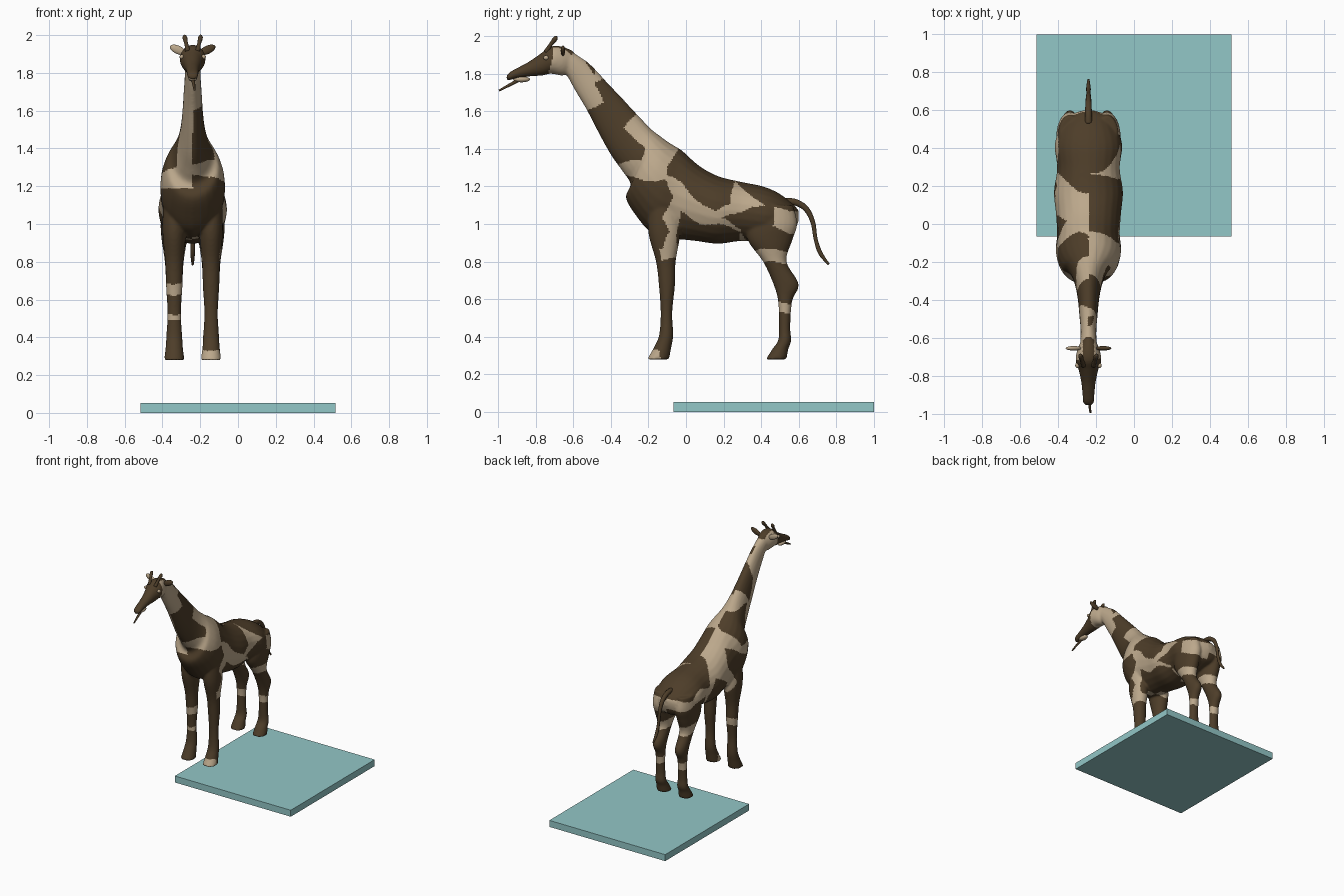
import bpy, bmesh, math
from mathutils import Vector, Matrix

if "Cube" in bpy.data.objects:
    bpy.data.objects.remove(bpy.data.objects["Cube"])

CX = -0.24  # centre line of the giraffe


def material(name, rgb):
    m = bpy.data.materials.new(name)
    m.diffuse_color = (*rgb, 1)
    m.use_nodes = True
    m.node_tree.nodes["Principled BSDF"].inputs["Base Color"].default_value = m.diffuse_color
    return m


TAN = material("tan", (0.50, 0.39, 0.26))
BROWN = material("dark brown", (0.075, 0.047, 0.022))
TEAL = material("teal", (0.29, 0.57, 0.57))


def finish(bm, name, mats, smooth=True):
    bmesh.ops.recalc_face_normals(bm, faces=bm.faces)
    me = bpy.data.meshes.new(name)
    bm.to_mesh(me)
    bm.free()
    for m in mats:
        me.materials.append(m)
    me.polygons.foreach_set("use_smooth", [smooth] * len(me.polygons))
    ob = bpy.data.objects.new(name, me)
    bpy.context.collection.objects.link(ob)
    return ob


def spline(rows, steps=5):
    """Catmull-Rom interpolation of number rows."""
    out = []
    n = len(rows)
    for i in range(n - 1):
        p = [rows[max(i - 1, 0)], rows[i], rows[i + 1], rows[min(i + 2, n - 1)]]
        for s in range(steps):
            t = s / steps
            out.append([0.5 * (2 * b + (c - a) * t + (2 * a - 5 * b + 4 * c - d) * t * t
                               + (3 * b - a - 3 * c + d) * t ** 3) for a, b, c, d in zip(*p)])
    return out + [list(rows[-1])]


def skin(bm, rings):
    loops = [[bm.verts.new(v) for v in r] for r in rings]
    n = len(loops[0])
    for a, b in zip(loops, loops[1:]):
        for i in range(n):
            bm.faces.new((a[i], a[(i + 1) % n], b[(i + 1) % n], b[i]))
    bm.faces.new(loops[0])
    bm.faces.new(loops[-1][::-1])


def loft(bm, rows, xc, sides=24):
    """Rows: one edge (y, z), opposite edge (y, z), half width in x."""
    rings = []
    for ty, tz, by, bz, w in spline(rows):
        ring = []
        for k in range(sides):
            a = 2 * math.pi * k / sides
            c = math.cos(a) / 2
            ring.append((xc + w * math.sin(a), (ty + by) / 2 + (ty - by) * c, (tz + bz) / 2 + (tz - bz) * c))
        rings.append(ring)
    skin(bm, rings)


def tube(name, rows, mat, sides=10):
    """Rows: x, y, z, radius."""
    pts = spline(rows)
    rings = []
    for i, p in enumerate(pts):
        d = Vector(pts[min(i + 1, len(pts) - 1)][:3]) - Vector(pts[max(i - 1, 0)][:3])
        q = d.to_track_quat('Z', 'Y')
        rings.append([Vector(p[:3]) + q @ Vector((p[3] * math.cos(2 * math.pi * k / sides),
                                                  p[3] * math.sin(2 * math.pi * k / sides), 0))
                      for k in range(sides)])
    bm = bmesh.new()
    skin(bm, rings)
    return finish(bm, name, [mat])


def ellipsoid(name, loc, size, mat, rot_y=0):
    bm = bmesh.new()
    m = Matrix.Translation(loc) @ Matrix.Rotation(rot_y, 4, 'Y') @ Matrix.Diagonal((*size, 1))
    bmesh.ops.create_uvsphere(bm, u_segments=16, v_segments=10, radius=1, matrix=m)
    return finish(bm, name, [mat])


# Torso and neck, rump to skull
TORSO = [(.600, 1.07, .600, 1.02, .02), (.575, 1.10, .57, .95, .10), (.50, 1.16, .51, .92, .15),
         (.41, 1.20, .42, .90, .178), (.29, 1.225, .30, .91, .165), (.17, 1.255, .17, .895, .182),
         (.07, 1.31, .05, .91, .172), (-.02, 1.39, -.08, .925, .165), (-.06, 1.415, -.19, .96, .172),
         (-.10, 1.44, -.27, 1.05, .165), (-.14, 1.47, -.32, 1.14, .14), (-.18, 1.50, -.295, 1.21, .11),
         (-.22, 1.54, -.33, 1.27, .085), (-.28, 1.605, -.395, 1.36, .066), (-.35, 1.68, -.46, 1.475, .055),
         (-.43, 1.765, -.53, 1.61, .048), (-.51, 1.85, -.59, 1.71, .042), (-.58, 1.90, -.635, 1.79, .042),
         (-.62, 1.92, -.68, 1.82, .045)]
HEAD = [(-.60, 1.92, -.62, 1.80, .035), (-.66, 1.945, -.66, 1.79, .058), (-.72, 1.945, -.72, 1.80, .068),
        (-.77, 1.91, -.765, 1.79, .052), (-.835, 1.865, -.835, 1.785, .038), (-.89, 1.835, -.90, 1.775, .032),
        (-.935, 1.81, -.945, 1.765, .03), (-.955, 1.79, -.955, 1.77, .015)]
# Legs: front y, back y, z, half width
FRONT_LEG = [(-.20, -.04, 1.08, .06), (-.20, -.03, .95, .062), (-.16, -.055, .80, .048), (-.145, -.058, .68, .044),
             (-.135, -.073, .53, .036), (-.143, -.068, .41, .042), (-.17, -.078, .345, .046), (-.207, -.09, .28, .054)]
REAR_LEG = [(.36, .57, 1.10, .06), (.325, .592, 1.0, .072), (.33, .565, .91, .066), (.41, .535, .80, .05),
            (.465, .60, .68, .043), (.49, .565, .59, .036), (.495, .555, .45, .036), (.49, .56, .38, .043),
            (.46, .545, .335, .046), (.425, .535, .28, .054)]

bm = bmesh.new()
loft(bm, TORSO, CX)
loft(bm, HEAD, CX)
for side in (-1, 1):
    for leg in (FRONT_LEG, REAR_LEG):
        loft(bm, [(f, z, b, z, w) for f, b, z, w in leg], CX + side * 0.0975)

# Blend the solids into one skin with even faces
raw = finish(bm, "giraffe_raw", [])
mod = raw.modifiers.new("blend", 'REMESH')
mod.mode = 'VOXEL'
mod.voxel_size = 0.008
mod = raw.modifiers.new("relax", 'SMOOTH')
mod.iterations = 4
dg = bpy.context.evaluated_depsgraph_get()
skin_mesh = bpy.data.meshes.new_from_object(raw.evaluated_get(dg))
bpy.data.objects.remove(raw)
body = bpy.data.objects.new("giraffe_body", skin_mesh)
bpy.context.collection.objects.link(body)
skin_mesh.materials.clear()
skin_mesh.materials.append(TAN)
skin_mesh.materials.append(BROWN)

# Dark coat patches as side-view outlines (y, z)
RIGHT = [
    [(-.48, 1.76), (-.41, 1.80), (-.25, 1.60), (-.32, 1.50), (-.22, 1.41), (-.25, 1.34), (-.37, 1.31), (-.55, 1.58), (-.45, 1.66)],
    [(-.60, 1.93), (-.49, 1.88), (-.47, 1.80), (-.53, 1.85)],
    [(-.34, 1.25), (-.10, 1.23), (-.06, 1.13), (-.14, 1.04), (-.08, .95), (-.12, .86), (-.25, .86), (-.36, 1.10)],
    [(-.11, 1.30), (-.02, 1.43), (.08, 1.35), (.28, 1.26), (.23, 1.10), (.15, 1.06), (.05, 1.14), (.0, 1.21), (-.10, 1.25)],
    [(-.04, 1.06), (.10, 1.0), (.30, .97), (.28, .85), (-.04, .86)],
    [(.26, 1.25), (.42, 1.23), (.58, 1.14), (.62, 1.08), (.42, 1.08), (.34, 1.17)],
    [(.18, 1.02), (.34, 1.10), (.46, 1.08), (.46, .98), (.62, .95), (.60, .87), (.35, .87), (.30, .98)]]
LEFT = [
    [(-.42, 1.80), (-.28, 1.63), (-.36, 1.50), (-.45, 1.68)],
    [(-.34, 1.50), (-.15, 1.50), (-.05, 1.38), (-.12, 1.27), (-.27, 1.30)],
    [(-.34, 1.17), (-.10, 1.22), (.03, 1.30), (.03, 1.15), (-.08, .98), (-.02, .86), (-.25, .86), (-.36, 1.08)],
    [(.06, 1.06), (.20, 1.12), (.30, 1.03), (.22, .86), (0, .86)],
    [(.12, 1.32), (.50, 1.22), (.62, 1.10), (.50, 1.06), (.38, 1.12), (.28, 1.10)],
    [(.34, 1.05), (.45, 1.02), (.62, 1.0), (.60, .85), (.36, .85), (.30, .95)]]


def inside(poly, y, z):
    hit = False
    for (y1, z1), (y2, z2) in zip(poly, poly[1:] + poly[:1]):
        if (z1 > z) != (z2 > z) and y < (y2 - y1) * (z - z1) / (z2 - z1) + y1:
            hit = not hit
    return hit


def is_dark(x, y, z):
    y += 0.012 * math.sin(23 * z + 9 * x)  # soften the outlines
    z += 0.012 * math.sin(25 * y)
    right = x > CX
    if y < -0.58 and z > 1.72:  # face, with pale cheeks
        return y < -0.72 or (abs(x - CX) < 0.03 and z > 1.9)
    if z < 0.87:  # legs and belly, with pale bands
        if y > 0.3:
            return not (0.79 < z < 0.86 or 0.53 < z < 0.585)
        if right:
            return not ((z > 0.81 and y > -0.14) or (z < 0.34 and y < -0.14))
        return not (0.63 < z < 0.685 or (0.49 < z < 0.52 and y < -0.1))
    return any(inside(p, y, z) for p in (RIGHT if right else LEFT))


for f in skin_mesh.polygons:
    f.material_index = int(is_dark(*f.center))
    f.use_smooth = True

# Horns, ears and eyes
for side, name in ((-1, "left"), (1, "right")):
    tube(name + "_horn", [(CX + side * .026, -.745, 1.915, .014), (CX + side * .034, -.72, 1.955, .010),
                          (CX + side * .041, -.697, 1.985, .013), (CX + side * .042, -.69, 2.0, .006)], BROWN)
    ellipsoid(name + "_ear", (CX + side * .078, -.655, 1.922), (.046, .012, .022),
              TAN if side < 0 else BROWN, -side * math.radians(25))
    ellipsoid(name + "_eye", (CX + side * .058, -.745, 1.885), (.012, .014, .012), TAN)

# Mouth
ellipsoid("lower_lip", (CX, -.875, 1.77), (.022, .045, .016), TAN)
tube("tongue", [(CX, -.85, 1.785, .008), (CX + .004, -.92, 1.75, .009), (CX + .01, -.995, 1.71, .005)], BROWN)

# Tail
tube("tail", [(CX, .53, 1.12, .02), (CX, .585, 1.115, .018), (CX, .64, 1.08, .016), (CX, .675, 1.01, .013),
              (CX, .69, .92, .011), (CX, .715, .845, .012), (CX, .76, .785, .006)], BROWN)

# Floor slab
bm = bmesh.new()
bmesh.ops.create_cube(bm, size=1, matrix=Matrix.Translation((0, .467, .026)) @ Matrix.Diagonal((1.03, 1.066, .052, 1)))
finish(bm, "base_slab", [TEAL], smooth=False)
